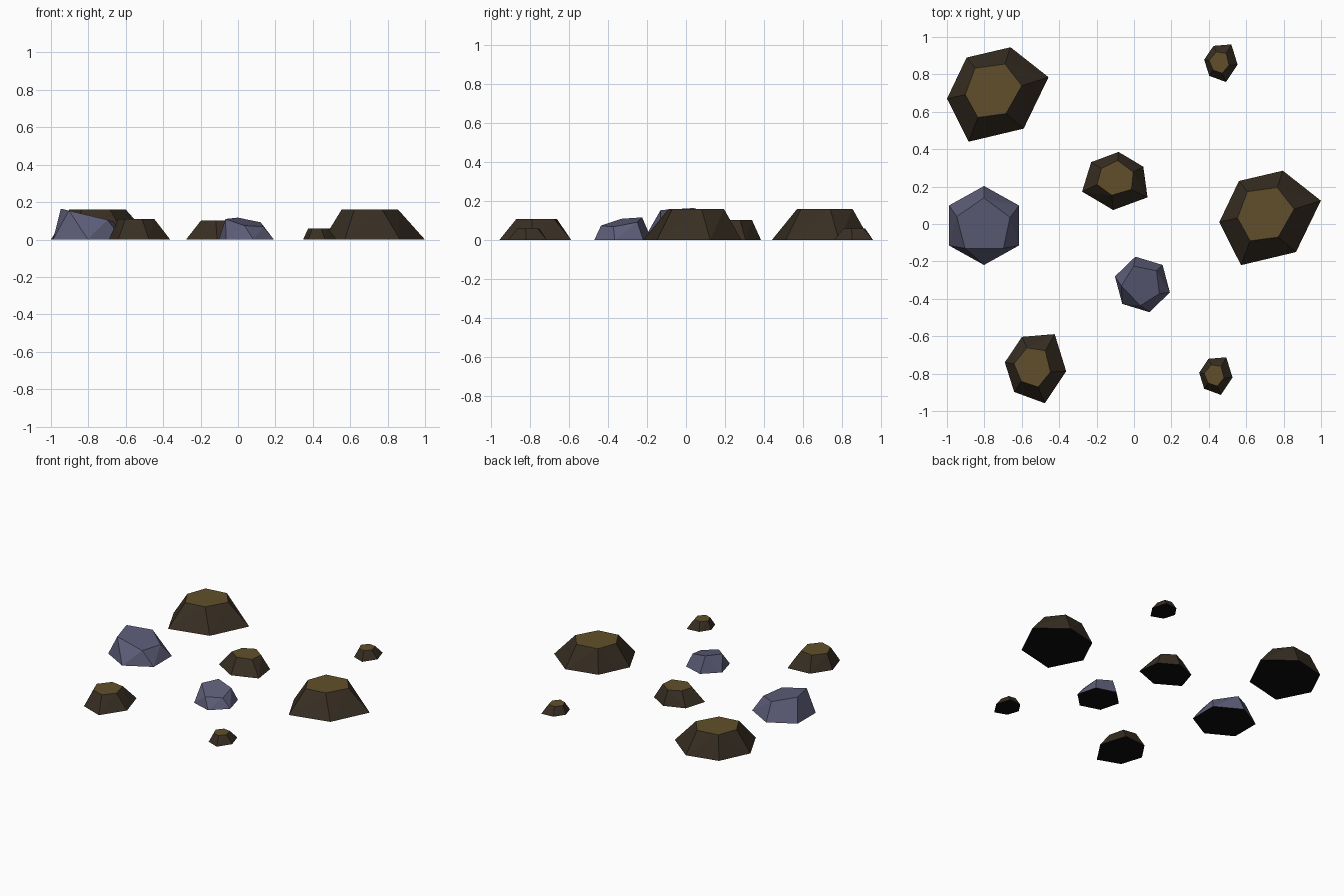
import bpy, bmesh
from mathutils import Matrix, Vector
from math import radians

if "Cube" in bpy.data.objects:
    bpy.data.objects.remove(bpy.data.objects["Cube"])


def material(name, rgb):
    m = bpy.data.materials.new(name)
    m.diffuse_color = (*rgb, 1)
    m.use_nodes = True
    m.node_tree.nodes["Principled BSDF"].inputs["Base Color"].default_value = m.diffuse_color
    return m


DIRT = material("dark earth", (0.040, 0.028, 0.0165))
MOSS = material("mossy top", (0.122, 0.078, 0.0235))
STONE = material("blue grey stone", (0.11, 0.11, 0.19))
BLACK = material("black underside", (0.004, 0.004, 0.004))

# Outlines of the two basic shapes (base ring at z = 0, then top ring)
MOUND_BASE = [(-.25, -.04), (-.145, .18), (.09, .235), (.293, .075), (.16, -.2), (-.134, -.27)]
MOUND_TOP = [(-.152, -.018), (-.10, .123), (.06, .145), (.15, .03), (.065, -.12), (-.085, -.14)]
MOUND_HEIGHT = 0.16

ROCK_BASE = [(-.187, .107), (0, .211), (.187, .107), (.187, -.107), (0, -.211), (-.187, -.107)]
ROCK_TOP = [(-.145, .048), (0, .148), (.139, .043), (.104, -.122), (-.102, -.122)]


def build(name, points, mats, loc, scale, angle):
    """Convex block from its corners. Materials: sides, underside, top."""
    bm = bmesh.new()
    for p in points:
        bm.verts.new(p)
    bmesh.ops.convex_hull(bm, input=bm.verts[:])
    bmesh.ops.dissolve_limit(bm, angle_limit=radians(4), verts=bm.verts[:], edges=bm.edges[:])
    bmesh.ops.recalc_face_normals(bm, faces=bm.faces[:])
    for f in bm.faces:
        if f.normal.z < -0.9:
            f.material_index = 1
        elif f.normal.z > 0.95:
            f.material_index = 2
    bm.transform(Matrix.Translation(Vector((*loc, 0)))
                 @ Matrix.Rotation(radians(angle), 4, 'Z')
                 @ Matrix.Scale(scale, 4))
    mesh = bpy.data.meshes.new(name)
    bm.to_mesh(mesh)
    bm.free()
    for m in mats:
        mesh.materials.append(m)
    bpy.context.collection.objects.link(bpy.data.objects.new(name, mesh))


# Flat-topped mounds: earth sides, moss on upward faces
mound_pts = [(x, y, 0) for x, y in MOUND_BASE] + [(x, y, MOUND_HEIGHT) for x, y in MOUND_TOP]
for name, loc, scale, angle in [
    ("large_mound_back_left", (-.75, .71), 1, 0),
    ("large_mound_right", (.706, .05), 1, 0),
    ("medium_mound_centre", (-.096, .238), .64, -44),
    ("medium_mound_front_left", (-.535, -.762), .68, 43),
    ("small_mound_back", (.46, .866), .37, 43),
    ("small_mound_front", (.433, -.807), .37, 43),
]:
    build(name, mound_pts, (DIRT, BLACK, MOSS), loc, scale, angle)

# Grey stones: hexagonal foot, tilted pentagon top
rock_pts = [(x, y, 0) for x, y in ROCK_BASE] + [(x, y, .165 - .24 * (x + .145)) for x, y in ROCK_TOP]
build("large_stone", rock_pts, (STONE, BLACK, STONE), (-.802, -.008), 1, 0)
build("small_stone", rock_pts, (STONE, BLACK, STONE), (.045, -.323), .71, -46)
